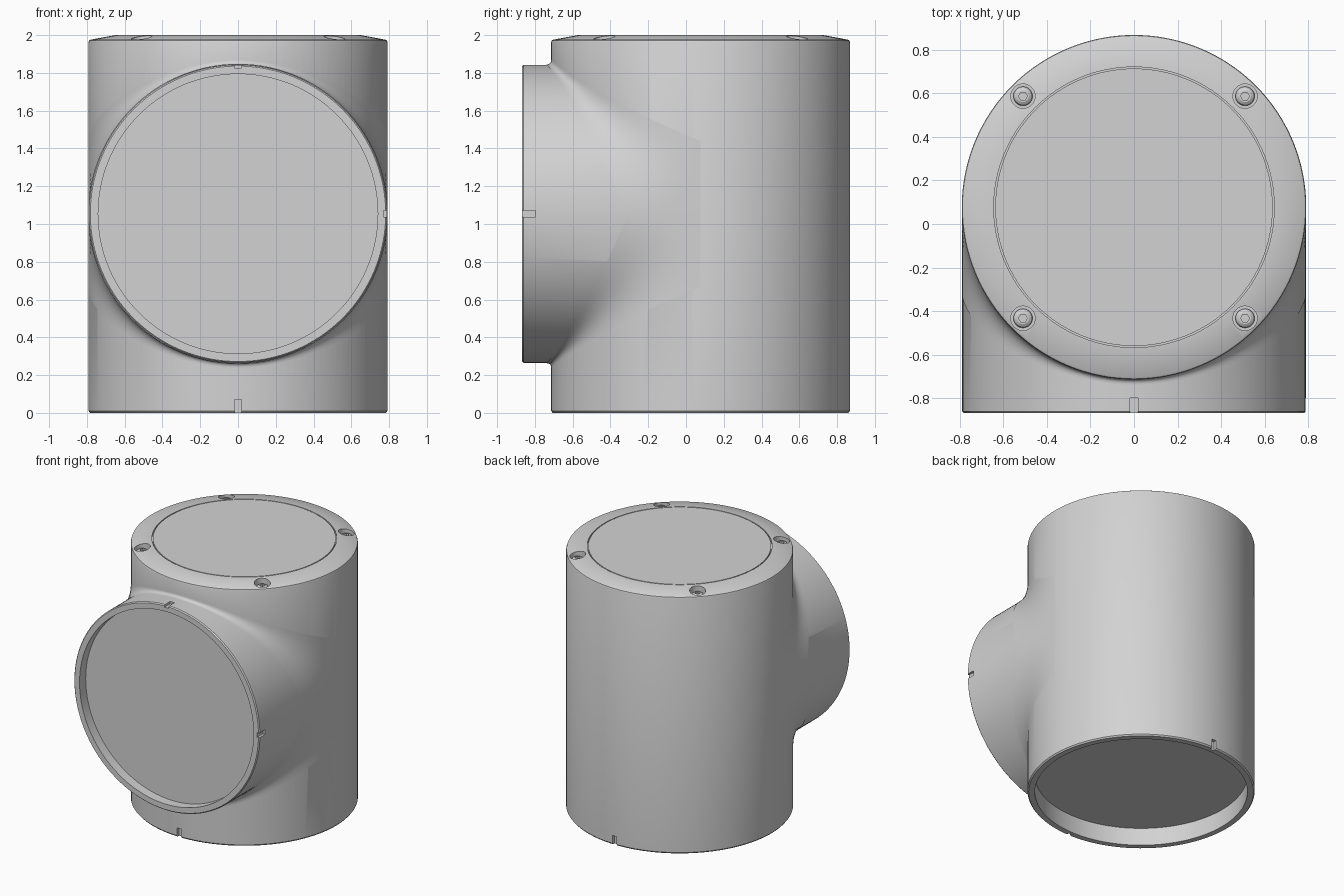
import bpy, bmesh
from math import sin, cos, pi
from mathutils import Matrix, Vector

cube = bpy.data.objects.get("Cube")
if cube:
    bpy.data.objects.remove(cube, do_unlink=True)

R = 0.791              # body radius
BR = 0.789             # branch radius
CY, CZ = 0.077, 1.054  # body axis in y, branch axis in z
FRONT = -0.868         # mouth of the branch

grey = bpy.data.materials.new("neutral_grey")
grey.use_nodes = True
shade = (0.65, 0.65, 0.65, 1)
grey.diffuse_color = shade
grey.node_tree.nodes["Principled BSDF"].inputs["Base Color"].default_value = shade


def make_object(name, bm):
    mesh = bpy.data.meshes.new(name)
    bm.to_mesh(mesh)
    bm.free()
    mesh.materials.append(grey)
    obj = bpy.data.objects.new(name, mesh)
    bpy.context.collection.objects.link(obj)
    return obj


def lathe(name, profile, matrix, steps=128):
    """Spin (radius, height) points that start and end on the axis."""
    bm = bmesh.new()
    verts = [bm.verts.new((r, 0, h)) for r, h in profile]
    edges = [bm.edges.new(pair) for pair in zip(verts, verts[1:])]
    bmesh.ops.spin(bm, geom=verts + edges, cent=(0, 0, 0), axis=(0, 0, 1),
                   angle=2 * pi, steps=steps, use_merge=True)
    bmesh.ops.remove_doubles(bm, verts=bm.verts, dist=1e-5)
    bmesh.ops.recalc_face_normals(bm, faces=bm.faces)
    bm.transform(matrix)
    return make_object(name, bm)


def boolean(target, tool, operation):
    tool.hide_render = True
    mod = target.modifiers.new(operation.lower(), 'BOOLEAN')
    mod.operation, mod.solver, mod.object = operation, 'EXACT', tool
    bpy.context.view_layer.objects.active = target
    bpy.ops.object.modifier_apply(modifier=mod.name)
    bpy.data.objects.remove(tool, do_unlink=True)


def smooth(obj):
    bpy.ops.object.select_all(action='DESELECT')
    obj.select_set(True)
    bpy.context.view_layer.objects.active = obj
    bpy.ops.object.shade_smooth_by_angle(angle=pi / 7)


# Upright body: recessed bottom, sloped shoulder, grooved cap
body = lathe("body", [
    (0, 0.135), (0.74, 0.135), (0.74, 0), (R - 0.008, 0), (R, 0.01),
    (R, 1.963), (R - 0.003, 1.971), (R - 0.011, 1.976), (0.65, 2), (0.644, 2), (0.644, 1.988),
    (0.637, 1.988), (0.637, 2), (0, 2)], Matrix.Translation((0, CY, 0)))

# Front branch with recessed mouth
branch = lathe("branch", [
    (0, 0.075), (0.74, 0.075), (0.74, 0), (BR - 0.007, 0), (BR, 0.008),
    (BR, 0.925), (0, 0.925)],
    Matrix.Translation((0, FRONT, CZ)) @ Matrix.Rotation(-pi / 2, 4, 'X'))
boolean(body, branch, 'UNION')

# Shallow alignment notches on the outside of the rims
notches = [((0, CY - R, 0), (0.036, 0.05, 0.14)), ((0, CY + R, 0), (0.036, 0.05, 0.14)),
           ((0, FRONT, CZ + BR), (0.036, 0.14, 0.036)),
           ((BR, FRONT, CZ), (0.036, 0.14, 0.036))]
for place, size in notches:
    bm = bmesh.new()
    bmesh.ops.create_cube(bm, size=1)
    bm.transform(Matrix.Translation(place) @ Matrix.Diagonal((*size, 1)))
    boolean(body, make_object("notch_cutter", bm), 'DIFFERENCE')

# Counterbored screws on the shoulder
for side, x in (("left", 0.51), ("right", -0.51)):
    for end, y in (("front", CY - 0.51), ("back", CY + 0.51)):
        place = Matrix.Translation((x, y, 0))
        boolean(body, lathe("bore_cutter", [(0, 1.93), (0.056, 1.93), (0.056, 2.1), (0, 2.1)],
                            place, 32), 'DIFFERENCE')
        screw = lathe(f"screw_{end}_{side}", [
            (0, 1.925), (0.044, 1.925), (0.044, 1.95), (0.038, 1.962), (0.027, 1.969), (0, 1.969)],
            place, 32)
        boolean(screw, lathe("socket_cutter", [(0, 1.945), (0.02, 1.945), (0.02, 2.1), (0, 2.1)],
                             place, 6), 'DIFFERENCE')
        smooth(screw)
smooth(body)

# Blend between body and branch, wide at the sides and tight at top and bottom
bm = bmesh.new()
ROWS, COLS = 32, 12
for sx in (1, -1):
    for sz in (1, -1):
        rows = [[bm.verts.new((sx * R, CY, CZ)) for _ in range(COLS + 1)]]
        for i in range(ROWS + 1):
            t = pi / 2 * i / ROWS
            m, k = R * sin(t), 0.025 + 0.36 * (1 - sin(t)) ** 1.3
            row = []
            for j in range(COLS + 1):
                w = j / COLS
                row.append(bm.verts.new((sx * R * cos(t), CY - m - k * w ** 2,
                                         CZ + sz * (m + k * (1 - w) ** 2))))
            rows.append(row)
        for r0, r1 in zip(rows, rows[1:]):
            for j in range(COLS):
                face = bm.faces.new((r0[j], r0[j + 1], r1[j + 1], r1[j]))
                face.normal_update()
                if face.normal.dot(Vector((r1[j].co.x, -0.1, sz * 0.1))) < 0:
                    face.normal_flip()
bmesh.ops.remove_doubles(bm, verts=bm.verts, dist=1e-4)
smooth(make_object("branch_blend", bm))
